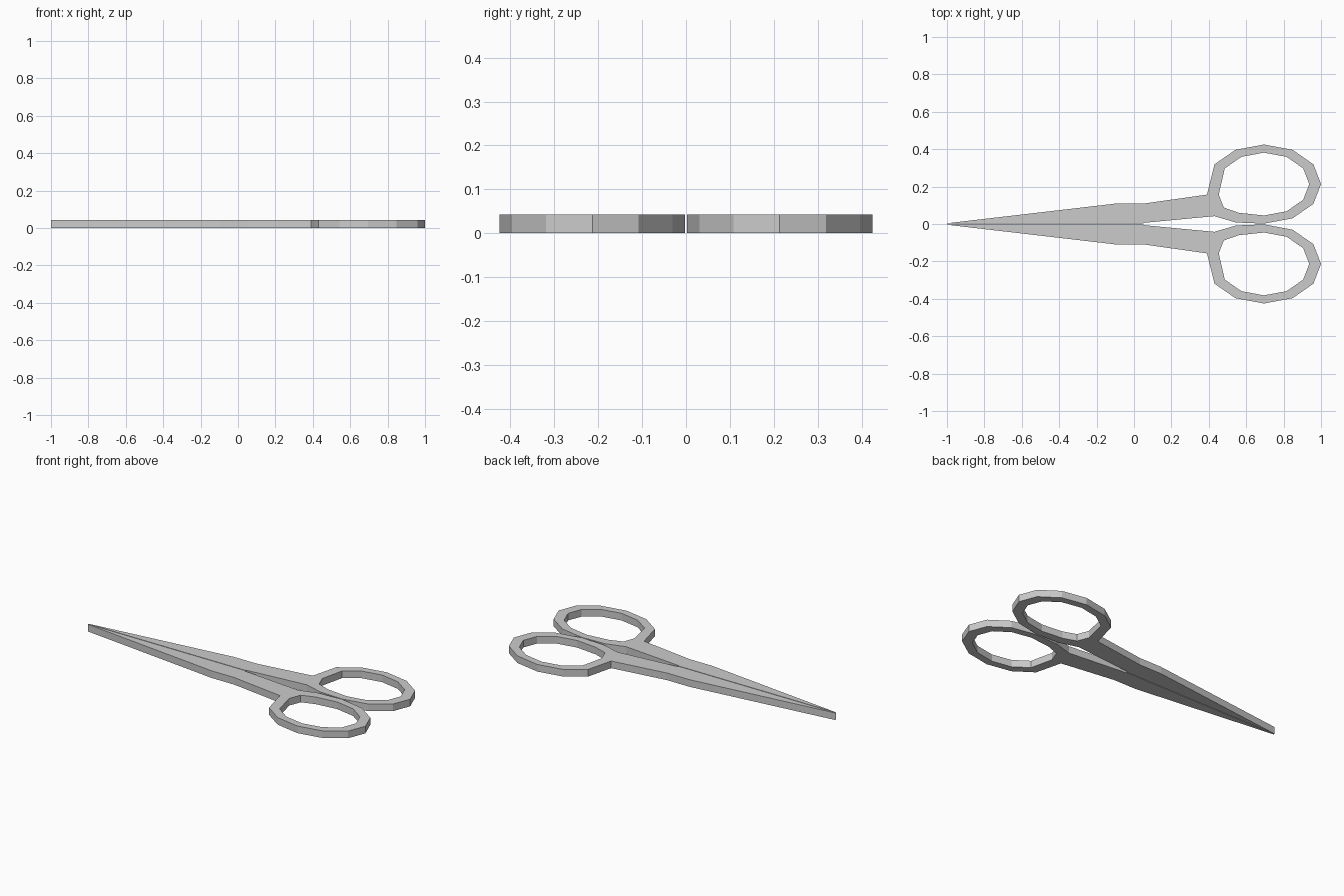
import bpy, bmesh
from math import sin, cos, radians

if "Cube" in bpy.data.objects:
    bpy.data.objects.remove(bpy.data.objects["Cube"])

THICK = 0.043
GAP = 0.002          # half the slit between the two halves


def ellipse(rx, ry, overrides):
    """12-sided finger loop outline; some corners are pulled toward the shank."""
    pts = [(0.695 + rx * cos(radians(30 * i)), 0.2135 + ry * sin(radians(30 * i)))
           for i in range(12)]
    for i, p in overrides.items():
        pts[i] = p
    return pts


# Corners 6-8 are where the shank flares into the loop
outer = ellipse(0.305, 0.2115, {6: (0.39, 0.157), 7: (0.43, 0.042), 8: (0.545, 0.008)})
inner = ellipse(0.242, 0.168, {6: (0.453, 0.157), 7: (0.48, 0.088), 8: (0.56, 0.06)})
blade = [(-1, GAP), (0.05, GAP), (0.05, 0.006)]      # cutting edge
spine = [(0.05, 0.109), (-0.1, 0.109), (-1, 0.004)]  # back of the blade


def scissor_half(name, side):
    bm = bmesh.new()

    def vert(p):
        return bm.verts.new((p[0], p[1] * side, 0))

    o = [vert(p) for p in outer]
    n = [vert(p) for p in inner]
    # finger loop
    for i in range(12):
        j = (i + 1) % 12
        bm.faces.new((o[i], o[j], n[j], n[i]))
    # blade and shank, joined to the loop along one edge
    b = [vert(p) for p in blade]
    s = [vert(p) for p in spine]
    bm.faces.new((b[0], b[1], s[1], s[2]))
    bm.faces.new((b[1], b[2], s[0], s[1]))
    bm.faces.new((b[2], o[7], o[6], s[0]))
    # thickness
    ext = bmesh.ops.extrude_face_region(bm, geom=bm.faces[:], use_keep_orig=True)
    top = [g for g in ext["geom"] if isinstance(g, bmesh.types.BMVert)]
    bmesh.ops.translate(bm, verts=top, vec=(0, 0, THICK))
    bmesh.ops.recalc_face_normals(bm, faces=bm.faces[:])
    mesh = bpy.data.meshes.new(name)
    bm.to_mesh(mesh)
    bm.free()
    bpy.context.collection.objects.link(bpy.data.objects.new(name, mesh))


scissor_half("back_scissor_half", 1)
scissor_half("front_scissor_half", -1)
